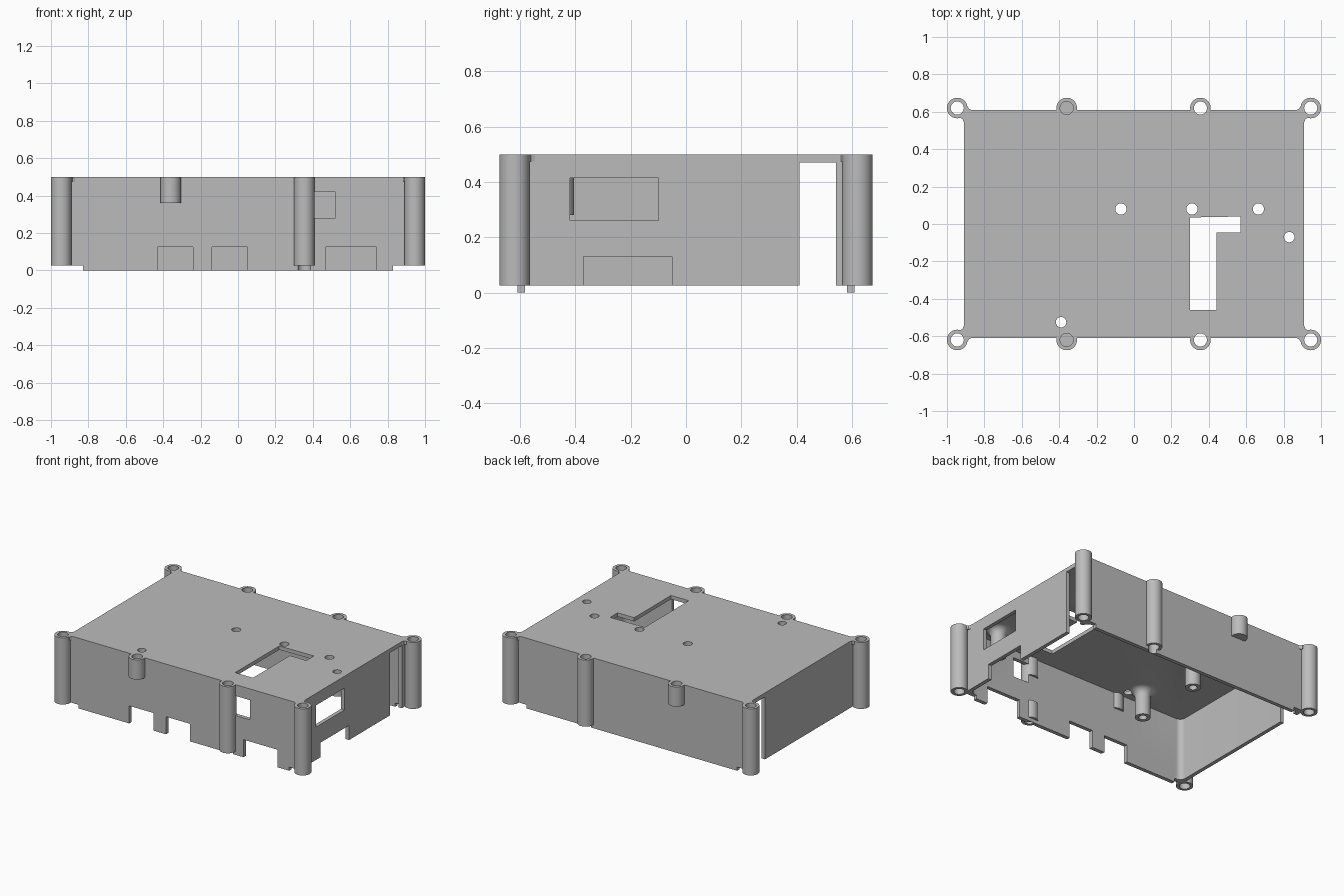
import bpy, bmesh, math
from mathutils import Matrix, Vector

cube = bpy.data.objects.get("Cube")
if cube:
    bpy.data.objects.remove(cube, do_unlink=True)

grey = bpy.data.materials.new("plain_grey")
grey.use_nodes = True
GREY = (0.5, 0.5, 0.5, 1)
grey.diffuse_color = GREY
grey.node_tree.nodes["Principled BSDF"].inputs["Base Color"].default_value = GREY

W, D, H, T = 0.91, 0.61, 0.5, 0.027     # half width, half depth, height, thickness
BOSS_R, BORE_R, BASE = 0.055, 0.035, 0.026


def finish(name, bm):
    bmesh.ops.recalc_face_normals(bm, faces=bm.faces)
    mesh = bpy.data.meshes.new(name)
    bm.to_mesh(mesh)
    bm.free()
    mesh.materials.append(grey)
    ob = bpy.data.objects.new(name, mesh)
    bpy.context.collection.objects.link(ob)
    return ob


def box(name, x0, x1, y0, y1, z0, z1, corner=0):
    bm = bmesh.new()
    bmesh.ops.create_cube(bm, size=1)
    for v in bm.verts:
        v.co = ((x0, x1)[v.co.x > 0], (y0, y1)[v.co.y > 0], (z0, z1)[v.co.z > 0])
    if corner:
        upright = [e for e in bm.edges
                   if abs(e.verts[0].co.z - e.verts[1].co.z) > 0.01]
        bmesh.ops.bevel(bm, geom=upright, offset=corner, segments=6,
                        profile=0.5, affect='EDGES')
    return finish(name, bm)


def cylinder(name, x, y, r, z0, z1, sides=40):
    bm = bmesh.new()
    bmesh.ops.create_cone(bm, cap_ends=True, segments=sides, radius1=r, radius2=r,
                          depth=z1 - z0,
                          matrix=Matrix.Translation((x, y, (z0 + z1) / 2)))
    return finish(name, bm)


def prism(name, points, z0, z1):
    bm = bmesh.new()
    face = bm.faces.new([bm.verts.new((x, y, z0)) for x, y in points])
    new = bmesh.ops.extrude_face_region(bm, geom=[face])["geom"]
    bmesh.ops.translate(bm, vec=(0, 0, z1 - z0),
                        verts=[g for g in new if isinstance(g, bmesh.types.BMVert)])
    return finish(name, bm)


def lathe(name, x, y, profile, sides=32):
    bm = bmesh.new()
    verts = [bm.verts.new((x + r, y, z)) for r, z in profile]
    edges = [bm.edges.new(pair) for pair in zip(verts, verts[1:])]
    bmesh.ops.spin(bm, geom=verts + edges, cent=(x, y, 0), axis=(0, 0, 1),
                   angle=math.tau, steps=sides)
    bmesh.ops.remove_doubles(bm, verts=bm.verts, dist=1e-5)
    return finish(name, bm)


def combine(target, tool, operation):
    tool.hide_render = True
    mod = target.modifiers.new("combine", 'BOOLEAN')
    mod.operation, mod.solver, mod.object = operation, 'EXACT', tool
    bpy.context.view_layer.objects.active = target
    bpy.ops.object.modifier_apply(modifier=mod.name)
    bpy.data.objects.remove(tool, do_unlink=True)


def cut(tool):
    combine(shell, tool, 'DIFFERENCE')


def add(tool):
    combine(shell, tool, 'UNION')


# Open-bottomed shell, left over-tall and trimmed level at the end
shell = box("case_shell", -W, W, -D, D, 0, H + 0.02)
cut(box("cavity", -W + T, W - T, -D + T, D - T, -0.1, H - T, corner=0.04))

# Only the front and back walls keep a locating lip along the bottom
for s in (-1, 1):
    xs = sorted((s * 0.83, s * 1.1))
    cut(box("lip_end", *xs, -1, 1, -0.1, BASE))
    # Tall slot near the back of each side wall
    xs = sorted((s * 0.8, s * 1.1))
    cut(box("side_slot", *xs, 0.41, 0.543, -0.1, 0.471))

# Left wall window and port notch
cut(box("side_window", 0.8, 1.1, -0.42, -0.1, 0.26, 0.415))
cut(box("side_notch", 0.8, 1.1, -0.37, -0.05, -0.1, 0.13))

# Front wall port notches and small window
for x0, x1 in ((-0.43, -0.24), (-0.14, 0.05), (0.47, 0.74)):
    cut(box("port_notch", x0, x1, -0.8, -0.55, -0.1, 0.125))
cut(box("front_window", 0.37, 0.52, -0.8, -0.55, 0.28, 0.42))

# Screw bosses: four corners, two long and two short along the edges
bosses = [(x, y, low) for y in (-0.62, 0.62)
          for x, low in ((-0.945, BASE), (0.945, BASE), (0.355, BASE), (-0.36, 0.36))]
for x, y, low in bosses:
    boss = cylinder("screw_boss", x, y, BOSS_R, low, H + 0.03)
    if x == 0.355 and y < 0:
        # Inner side of this boss is relieved
        combine(boss, box("relief", 0.2, 0.5, -0.583, -0.5, 0.15, 0.34), 'DIFFERENCE')
    add(boss)

# Little concave webs blending the top plate into the corner bosses
web_a = [(0.865, 0.6), (0.872, 0.611), (0.882, 0.616), (0.888, 0.627), (0.91, 0.63), (0.9, 0.6)]
web_b = [(0.9, 0.54), (0.911, 0.547), (0.916, 0.56), (0.929, 0.568), (0.93, 0.59), (0.9, 0.59)]
for sx in (-1, 1):
    for sy in (-1, 1):
        for web in (web_a, web_b):
            add(prism("corner_web", [(sx * x, sy * y) for x, y in web],
                      H - T + 0.001, H + 0.01))

# Flared standoffs hanging from the top plate
FLARE, POST = 0.05, 0.05
profile = [(0, 0.28), (POST, 0.28)]
for i in range(7):
    a = math.radians(15 * i)
    profile.append((POST + FLARE * (1 - math.cos(a)), H - T - FLARE * (1 - math.sin(a))))
profile += [(POST + FLARE, H - 0.01), (0, H - 0.01)]
standoffs = [(x, y) for x in (-0.455, 0.755) for y in (-0.455, 0.046)]
for x, y in standoffs:
    add(lathe("standoff", x, y, profile))

# Trim the top level, then drill every hole
cut(box("trim", -2, 2, -2, 2, H, 1))
for x, y, low in bosses:
    cut(cylinder("bore", x, y, BORE_R, low if low > BASE else -0.1, 1))
for x, y in standoffs:
    cut(cylinder("standoff_bore", x, y, 0.027, 0.1, 0.45, 24))
for x, y, r in ((-0.07, 0.08, 0.03), (0.31, 0.08, 0.03), (0.665, 0.08, 0.03),
                (0.83, -0.07, 0.028), (-0.39, -0.525, 0.028)):
    cut(cylinder("plate_hole", x, y, r, 0.38, 1, 24))

# L-shaped opening in the top plate
cut(prism("l_opening", [(0.3, -0.46), (0.44, -0.46), (0.44, -0.045), (0.57, -0.045),
                        (0.57, 0.04), (0.3, 0.035)], 0.4, 1))

bpy.ops.object.select_all(action='DESELECT')
shell.select_set(True)
bpy.context.view_layer.objects.active = shell
bpy.ops.object.shade_smooth_by_angle(angle=math.radians(30))
